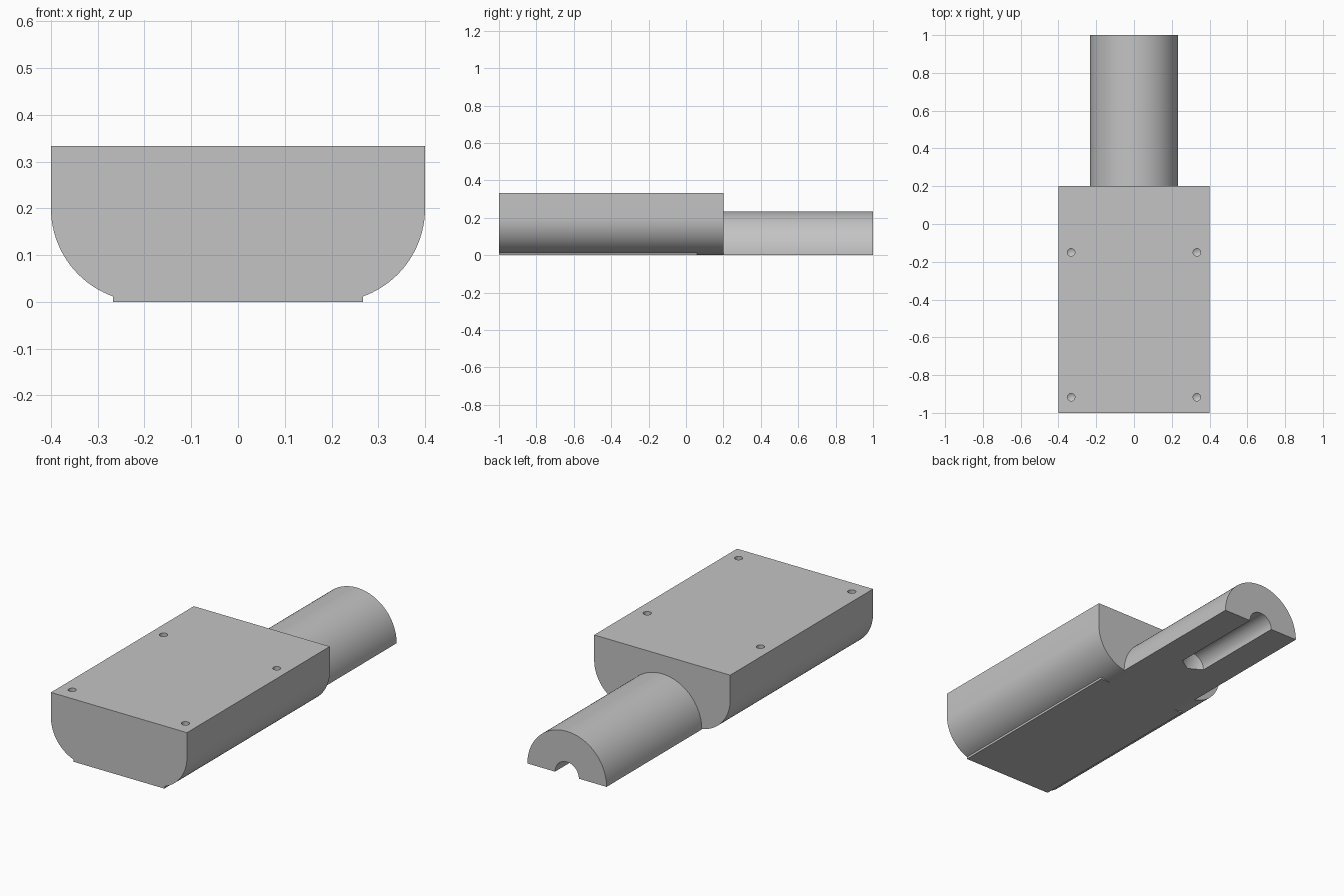
import bpy
import bmesh
from math import sin, cos, pi, tan, radians
from mathutils import Vector

if "Cube" in bpy.data.objects:
    bpy.data.objects.remove(bpy.data.objects["Cube"], do_unlink=True)

grey = bpy.data.materials.new("plain grey")
grey.use_nodes = True
grey.diffuse_color = (0.55, 0.55, 0.55, 1)
grey.node_tree.nodes["Principled BSDF"].inputs["Base Color"].default_value = grey.diffuse_color


def finish(name, bm):
    bmesh.ops.recalc_face_normals(bm, faces=bm.faces)
    mesh = bpy.data.meshes.new(name)
    bm.to_mesh(mesh)
    bm.free()
    mesh.materials.append(grey)
    obj = bpy.data.objects.new(name, mesh)
    bpy.context.collection.objects.link(obj)
    return obj


def arc(cx, cz, r, start, end, steps):
    angles = [start + (end - start) * i / steps for i in range(steps + 1)]
    return [(cx + r * cos(a), cz + r * sin(a)) for a in angles]


def prism(name, profile, y0, y1):
    """Extrude an x-z outline along y."""
    bm = bmesh.new()
    face = bm.faces.new([bm.verts.new((x, y0, z)) for x, z in profile])
    new = bmesh.ops.extrude_face_region(bm, geom=[face])["geom"]
    moved = [v for v in new if isinstance(v, bmesh.types.BMVert)]
    bmesh.ops.translate(bm, verts=moved, vec=(0, y1 - y0, 0))
    return finish(name, bm)


def drill(name, mouth, direction, radius, depth, sides):
    """Drill-bit shaped cutter with a 118 degree point."""
    bm = bmesh.new()
    turn = Vector((0, 0, 1)).rotation_difference(Vector(direction))

    def ring(height):
        return [bm.verts.new((radius * cos(2 * pi * i / sides),
                              radius * sin(2 * pi * i / sides), height))
                for i in range(sides)]

    top, low = ring(-0.05), ring(depth)
    tip = bm.verts.new((0, 0, depth + radius / tan(radians(59))))
    bm.faces.new(top)
    for i in range(sides):
        j = (i + 1) % sides
        bm.faces.new((top[i], top[j], low[j], low[i]))
        bm.faces.new((low[i], low[j], tip))
    for v in bm.verts:
        v.co = turn @ v.co + Vector(mouth)
    cutter = finish(name, bm)
    cutter.hide_render = True
    return cutter


def combine(target, tool, operation):
    bpy.context.view_layer.objects.active = target
    mod = target.modifiers.new(operation.lower(), "BOOLEAN")
    mod.operation = operation
    mod.solver = "EXACT"
    mod.object = tool
    bpy.ops.object.modifier_apply(modifier=mod.name)
    bpy.data.objects.remove(tool, do_unlink=True)


# Block with rounded lower edges
W, H, R = 0.4, 0.333, 0.2
outline = [(W, H), (-W, H)]
outline += arc(-W + R, R, R, pi, 1.5 * pi, 24)
outline += arc(W - R, R, R, 1.5 * pi, 2 * pi, 24)
block = prism("handled_block", outline, -1, 0.2)

# Flat foot that squares off the underside
foot = prism("foot", [(-0.267, 0), (0.267, 0), (0.267, 0.05), (-0.267, 0.05)], -1, 0.06)
combine(block, foot, "UNION")

# Half-round handle
handle = prism("handle", arc(0, 0, 0.233, 0, pi, 48), 0.2, 1)
combine(block, handle, "UNION")

# Bore along the handle
combine(block, drill("handle_bore", (0, 1, 0), (0, -1, 0), 0.07, 0.535, 48), "DIFFERENCE")

# Four screw holes in the top
for x in (-0.333, 0.333):
    for y in (-0.917, -0.15):
        hole = drill("screw_hole", (x, y, H), (0, 0, -1), 0.02, 0.13, 24)
        combine(block, hole, "DIFFERENCE")

# Smooth curves, sharp corners
bpy.ops.object.select_all(action="DESELECT")
block.select_set(True)
bpy.context.view_layer.objects.active = block
bpy.ops.object.shade_smooth_by_angle(angle=radians(20))
